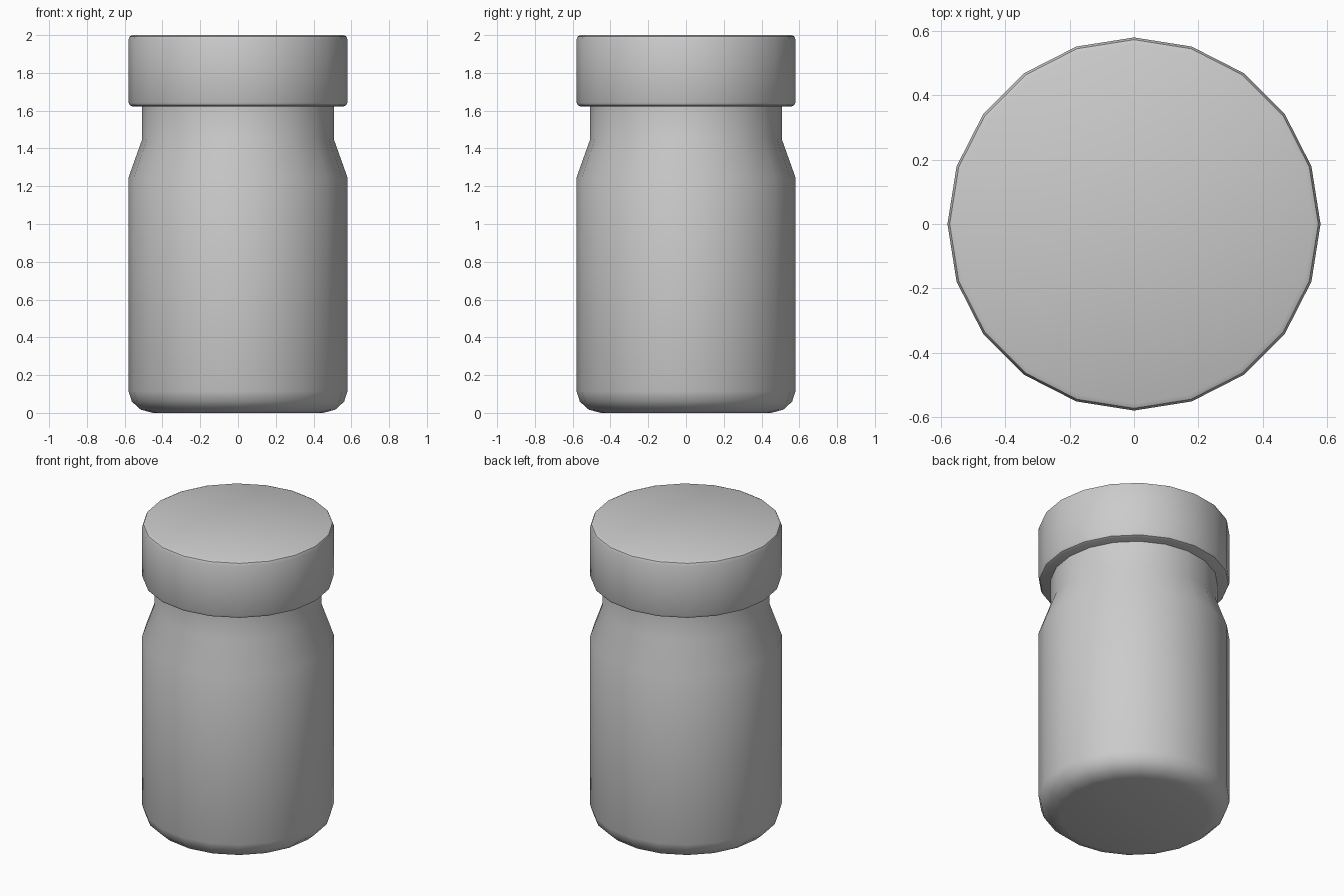
import bpy, bmesh
from math import sin, cos, pi, radians

if "Cube" in bpy.data.objects:
    bpy.data.objects.remove(bpy.data.objects["Cube"])

SIDES = 20


def lathe(name, profile):
    """Revolve (radius, z) points, bottom to top, into a capped solid."""
    bm = bmesh.new()
    rings = [[bm.verts.new((r * cos(2 * pi * i / SIDES), r * sin(2 * pi * i / SIDES), z))
              for i in range(SIDES)] for r, z in profile]
    for low, high in zip(rings, rings[1:]):
        for i in range(SIDES):
            j = (i + 1) % SIDES
            bm.faces.new((low[i], low[j], high[j], high[i]))
    bm.faces.new(rings[0][::-1])
    bm.faces.new(rings[-1])
    mesh = bpy.data.meshes.new(name)
    bm.to_mesh(mesh)
    bm.free()
    obj = bpy.data.objects.new(name, mesh)
    bpy.context.collection.objects.link(obj)
    bpy.ops.object.select_all(action='DESELECT')
    obj.select_set(True)
    bpy.context.view_layer.objects.active = obj
    bpy.ops.object.shade_smooth_by_angle(angle=radians(35))
    return obj


# Jar body: rounded base, straight wall, sloped shoulder, neck
lathe("jar_body", [(0.45, 0), (0.515, 0.017), (0.562, 0.06), (0.58, 0.115),
                   (0.58, 1.245), (0.507, 1.45), (0.507, 1.64)])

# Lid: overhanging cap with small rounded rims
lathe("lid", [(0.558, 1.622), (0.573, 1.629), (0.58, 1.645),
              (0.58, 1.977), (0.573, 1.993), (0.558, 2.0)])
